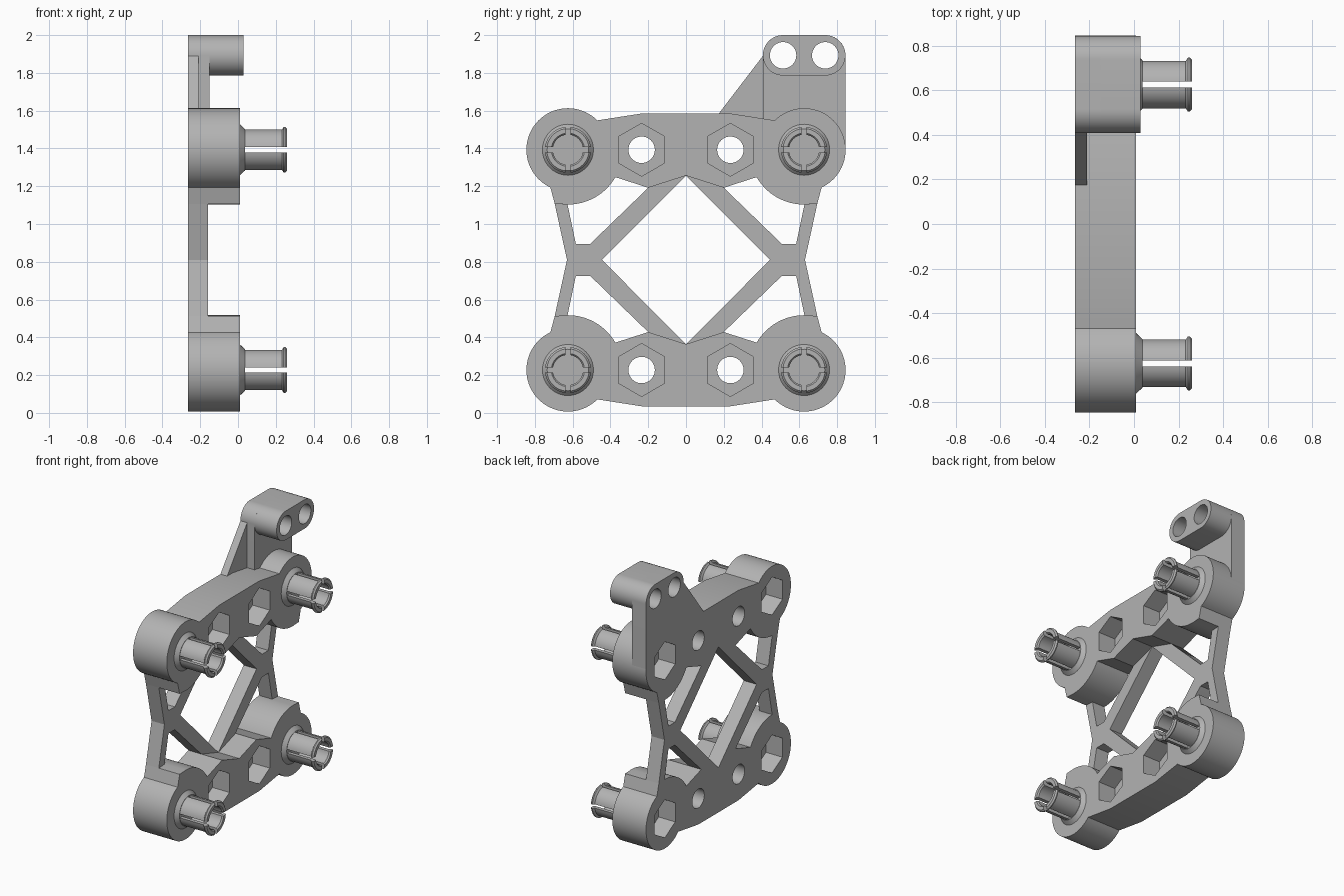
import bpy, bmesh
from math import sin, cos, asin, radians, pi
from mathutils import Matrix

cube = bpy.data.objects.get("Cube")
if cube:
    bpy.data.objects.remove(cube)

grey = bpy.data.materials.new("plain grey")
grey.use_nodes = True
grey.diffuse_color = (0.45, 0.45, 0.45, 1)
grey.node_tree.nodes["Principled BSDF"].inputs["Base Color"].default_value = grey.diffuse_color

MID = 0.81             # height of the symmetry plane of the frame
BY, BZ = 0.625, 0.583  # boss centre, z relative to MID
BACK, SPLIT, FRONT = -0.265, -0.13, 0.01


def finish(name, mesh):
    bm = bmesh.new()
    bm.from_mesh(mesh)
    bmesh.ops.remove_doubles(bm, verts=bm.verts, dist=1e-4)
    bmesh.ops.recalc_face_normals(bm, faces=bm.faces)
    bm.to_mesh(mesh)
    bm.free()
    mesh.materials.clear()
    mesh.materials.append(grey)
    ob = bpy.data.objects.new(name, mesh)
    bpy.context.collection.objects.link(ob)
    bpy.ops.object.select_all(action='DESELECT')
    ob.select_set(True)
    bpy.context.view_layer.objects.active = ob
    bpy.ops.object.shade_smooth_by_angle(angle=radians(30))
    return ob


def arc(y, z, r, a0, a1, n=24):
    angles = [radians(a0 + (a1 - a0) * i / n) for i in range(n + 1)]
    return [(y + r * cos(a), z + r * sin(a)) for a in angles]


def ring(y, z, r, n=40):
    return arc(y, z, r, 90, 450, n)[:-1]


def slab(name, loops, x0, x1):
    """Extrude flat (y, z) loops along x; inner loops become holes."""
    cu = bpy.data.curves.new(name, 'CURVE')
    cu.dimensions, cu.fill_mode = '2D', 'BOTH'
    cu.extrude = (x1 - x0) / 2
    for loop in loops:
        sp = cu.splines.new('POLY')
        sp.points.add(len(loop) - 1)
        for p, (y, z) in zip(sp.points, loop):
            p.co = (y, z, 0, 1)
        sp.use_cyclic_u = True
    tmp = bpy.data.objects.new(name, cu)
    bpy.context.collection.objects.link(tmp)
    dg = bpy.context.evaluated_depsgraph_get()
    mesh = bpy.data.meshes.new_from_object(tmp.evaluated_get(dg))
    bpy.data.objects.remove(tmp)
    mesh.transform(Matrix(((0, 0, 1, (x0 + x1) / 2), (1, 0, 0, 0), (0, 1, 0, 0), (0, 0, 0, 1))))
    return finish(name, mesh)


def flip(loop, sy, sz):
    return [(sy * y, MID + sz * z) for y, z in loop]


# Crossbar outline: one half, then mirrored across y
half = [(-0.235, 0.775)] + arc(-BY, BZ, 0.22, 45, 245, 40)
half += [(-0.695, 0.297)] + arc(-BY, BZ, 0.29, 270, 330, 16) + [(-0.2, 0.382), (0, 0.446)]
bar = half + [(-y, z) for y, z in reversed(half[:-1])]

# Side lattice: outer leg, waist web and diagonal of one quarter
strut = [(-0.695, 0.297), (-0.63, 0), (-0.445, 0), (0, 0.446), (-0.2, 0.382),
         (-0.508, 0.084), (-0.583, 0.084), (-0.627, 0.293)]

for level, sz in (("upper", 1), ("lower", -1)):
    back, front = [bar], [bar]
    for sy in (-1, 1):
        back += [ring(sy * BY, BZ, 0.14, 6), ring(sy * 0.235, BZ, 0.07)]
        front += [ring(sy * 0.235, BZ, 0.14, 6)]
        side = "rear" if sy > 0 else "front"
        slab(f"{level}_{side}_lattice", [flip(strut, -sy, sz)], BACK, -0.16)
    slab(f"{level}_crossbar_back", [flip(l, 1, sz) for l in back], BACK, SPLIT)
    slab(f"{level}_crossbar_front", [flip(l, 1, sz) for l in front], SPLIT, FRONT)


# Split snap pegs: conical collar and four slotted fingers
def peg(name, y, z):
    bm = bmesh.new()
    place = Matrix.Translation((0.022, y, z)) @ Matrix.Rotation(pi / 2, 4, 'Y')
    bmesh.ops.create_cone(bm, cap_ends=True, segments=40, radius1=0.138, radius2=0.11,
                          depth=0.03, matrix=place)
    section = [(0.08, 0.03), (0.107, 0.03), (0.107, 0.232), (0.122, 0.242),
               (0.122, 0.25), (0.112, 0.26), (0.088, 0.26), (0.08, 0.25)]
    n, gap = 10, 0.014
    for q in range(4):
        rows = []
        for i in range(n + 1):
            row = []
            for r, x in section:
                edge = asin(gap / r)
                a = q * pi / 2 + edge + (pi / 2 - 2 * edge) * i / n
                row.append(bm.verts.new((x, y + r * cos(a), z + r * sin(a))))
            rows.append(row)
        for a, b in zip(rows, rows[1:]):
            for k in range(len(section)):
                bm.faces.new((a[k - 1], a[k], b[k], b[k - 1]))
        bm.faces.new(rows[0])
        bm.faces.new(rows[-1])
    mesh = bpy.data.meshes.new(name)
    bm.to_mesh(mesh)
    bm.free()
    finish(name, mesh)


for level, sz in (("upper", 1), ("lower", -1)):
    for side, sy in (("rear", 1), ("front", -1)):
        peg(f"{level}_{side}_peg", sy * BY, MID + sz * BZ)

# Top bracket: two-hole clamp, back plate and slanted gusset
Y0, Y1, TZ, TR = 0.514, 0.737, 1.893, 0.107
holes = [ring(Y0, TZ, 0.07), ring(Y1, TZ, 0.07)]
top_right, top_left = arc(Y1, TZ, TR, 0, 90), arc(Y0, TZ, TR, 90, 180)
clamp = arc(Y1, TZ, TR, -90, 90) + arc(Y0, TZ, TR, 90, 270)
slab("clamp_block", [clamp] + holes, -0.15, 0.03)
plate = top_right + top_left + [(0.407, 1.54), (0.7, 1.56), (0.8, 1.393), (0.844, 1.393)]
slab("bracket_plate", [plate] + holes, BACK, -0.15)
slab("bracket_gusset", [[(0.17, 1.58), (0.407, 1.89), (0.407, 1.55), (0.235, 1.58)]], BACK, -0.21)
